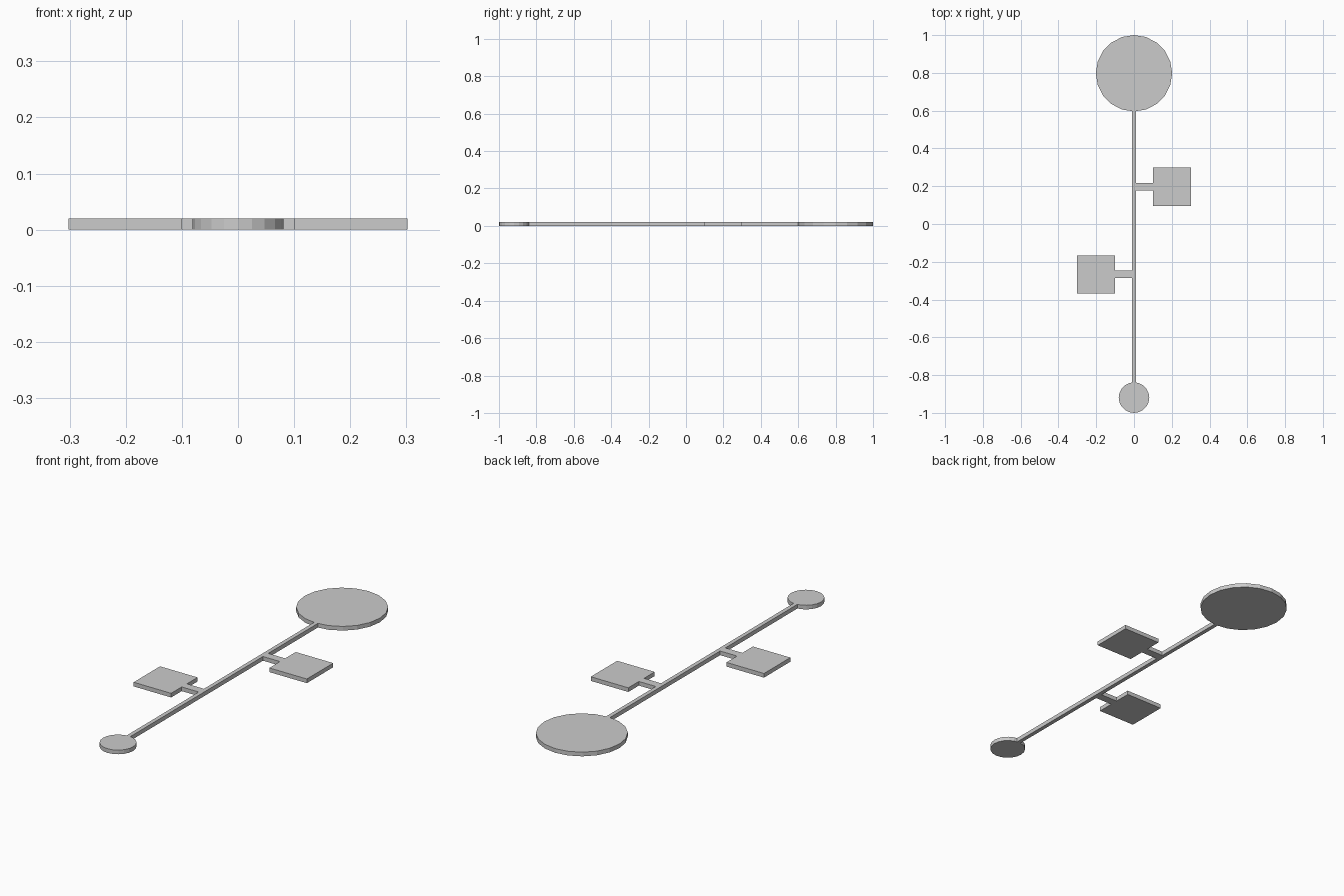
import bpy, bmesh
from mathutils import Matrix

if "Cube" in bpy.data.objects:
    bpy.data.objects.remove(bpy.data.objects["Cube"])

H = 0.0202  # plate thickness


def finish(name, bm):
    me = bpy.data.meshes.new(name)
    bm.to_mesh(me)
    bm.free()
    ob = bpy.data.objects.new(name, me)
    bpy.context.collection.objects.link(ob)
    return ob


def disc(name, y, r, sides=20):
    bm = bmesh.new()
    bmesh.ops.create_cone(bm, cap_ends=True, segments=sides, radius1=r, radius2=r,
                          depth=H, matrix=Matrix.Translation((0, y, H / 2)))
    return finish(name, bm)


def slab(name, x0, x1, y0, y1):
    bm = bmesh.new()
    m = (Matrix.Translation(((x0 + x1) / 2, (y0 + y1) / 2, H / 2))
         @ Matrix.Diagonal((x1 - x0, y1 - y0, H, 1)))
    bmesh.ops.create_cube(bm, size=1, matrix=m)
    return finish(name, bm)


# End discs
disc("large_disc", 0.798, 0.202)
disc("small_disc", -0.919, 0.081)

# Central rod joining the discs
slab("rod", -0.01, 0.01, -0.841, 0.598)

# Square paddles on short arms, one each side
for side, s, y in (("right", 1, 0.197), ("left", -1, -0.267)):
    slab(side + "_paddle", *sorted((s * 0.101, s * 0.302)), y - 0.101, y + 0.101)
    slab(side + "_arm", *sorted((s * 0.01, s * 0.101)), y - 0.02, y + 0.02)
